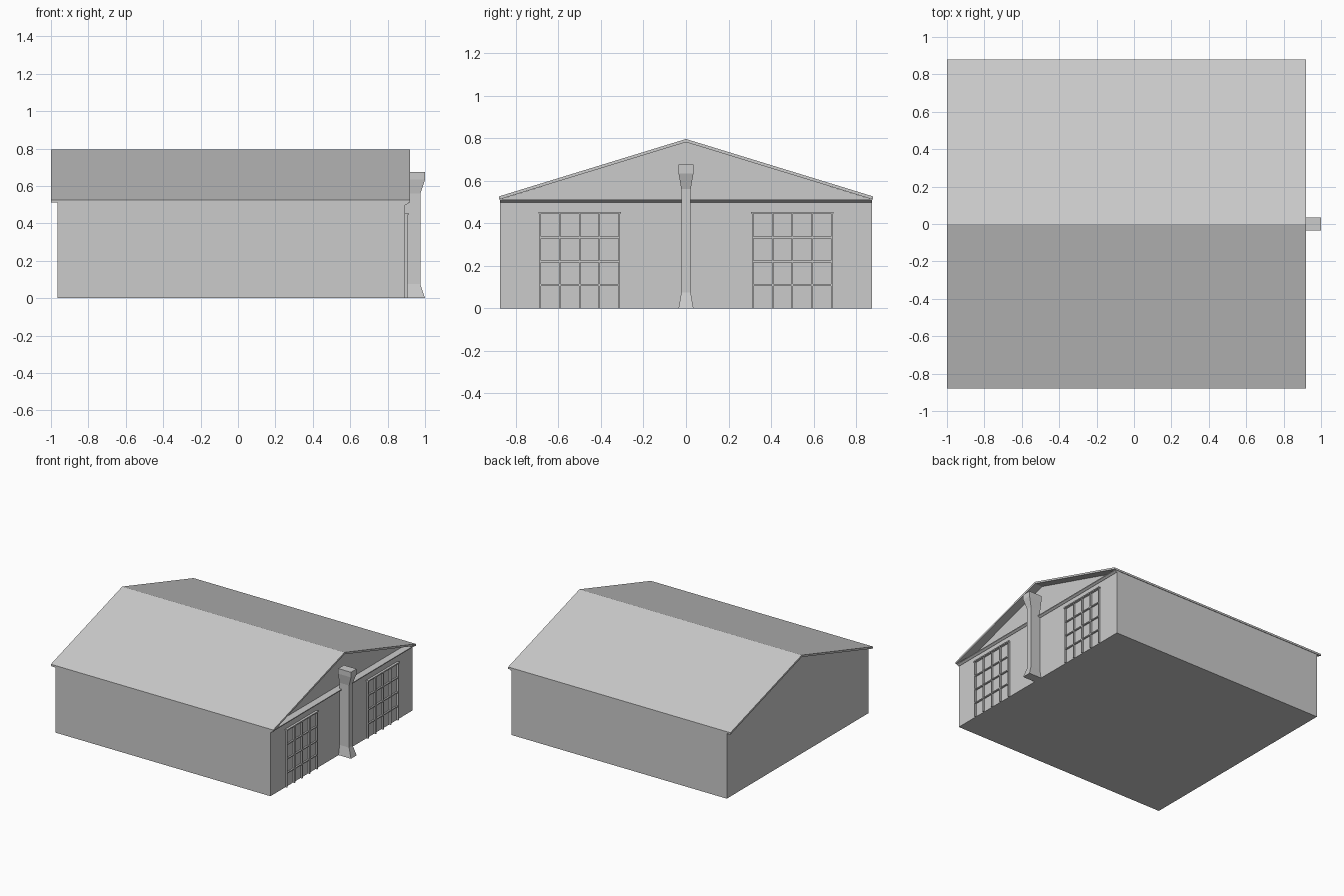
import bpy

if "Cube" in bpy.data.objects:
    bpy.data.objects.remove(bpy.data.objects["Cube"])


def mesh(name, verts, faces):
    me = bpy.data.meshes.new(name)
    me.from_pydata(verts, [], faces)
    ob = bpy.data.objects.new(name, me)
    bpy.context.collection.objects.link(ob)
    return ob


def loft(name, rings):
    """Closed solid through matching rings of points."""
    n = len(rings[0])
    faces = [tuple(reversed(range(n)))]
    for r in range(len(rings) - 1):
        for i in range(n):
            j = (i + 1) % n
            faces.append((r * n + i, r * n + j, (r + 1) * n + j, (r + 1) * n + i))
    faces.append(tuple(range((len(rings) - 1) * n, len(rings) * n)))
    return mesh(name, [p for ring in rings for p in ring], faces)


def extrude_x(name, profile, x0, x1):
    return loft(name, [[(x, y, z) for y, z in profile] for x in (x0, x1)])


def box(name, x0, x1, y0, y1, z0, z1):
    return extrude_x(name, [(y0, z0), (y1, z0), (y1, z1), (y0, z1)], x0, x1)


WALL = 0.893

# Walls and recessed gable
box("walls", -0.965, WALL, -0.875, 0.875, 0, 0.505)
extrude_x("gable", [(-0.875, 0.505), (0.875, 0.505), (0.875, 0.512),
                    (0, 0.782), (-0.875, 0.512)], -0.965, 0.855)

# Thin pitched roof
extrude_x("roof", [(-0.88, 0.511), (0, 0.781), (0.88, 0.511), (0.88, 0.526),
                   (0, 0.796), (-0.88, 0.526)], -1.0, 0.92)

# Ledge trim under the gable, with a sloped underside
loft("ledge_trim", [[(0.855, y, 0.498), (0.897, y, 0.498), (0.911, y, 0.507),
                     (0.911, y, 0.514), (0.855, y, 0.514)][::-1]
                    for y in (-0.875, 0.875)])

# Flared column against the wall
column = [(0, 0.035, 1.0), (0.075, 0.022, 0.975), (0.56, 0.022, 0.975),
          (0.635, 0.035, 1.0), (0.675, 0.035, 1.0)]
loft("column", [[(WALL - 0.003, -w, z), (x, -w, z), (x, w, z), (WALL - 0.003, w, z)]
                for z, w, x in column])

# Gridded doors, one each side of the column
for side, cy in (("left", -0.5), ("right", 0.5)):
    for i in range(5):
        y = cy - 0.186 + i * 0.093
        box(f"{side}_door_upright_{i}", WALL - 0.003, 0.907, y - 0.004, y + 0.004, 0, 0.446)
    for i, z in enumerate((0.11, 0.22, 0.333)):
        box(f"{side}_door_rail_{i}", WALL - 0.003, 0.905, cy - 0.186, cy + 0.186, z - 0.004, z + 0.004)
    box(f"{side}_door_header", WALL - 0.003, 0.911, cy - 0.194, cy + 0.194, 0.445, 0.454)
